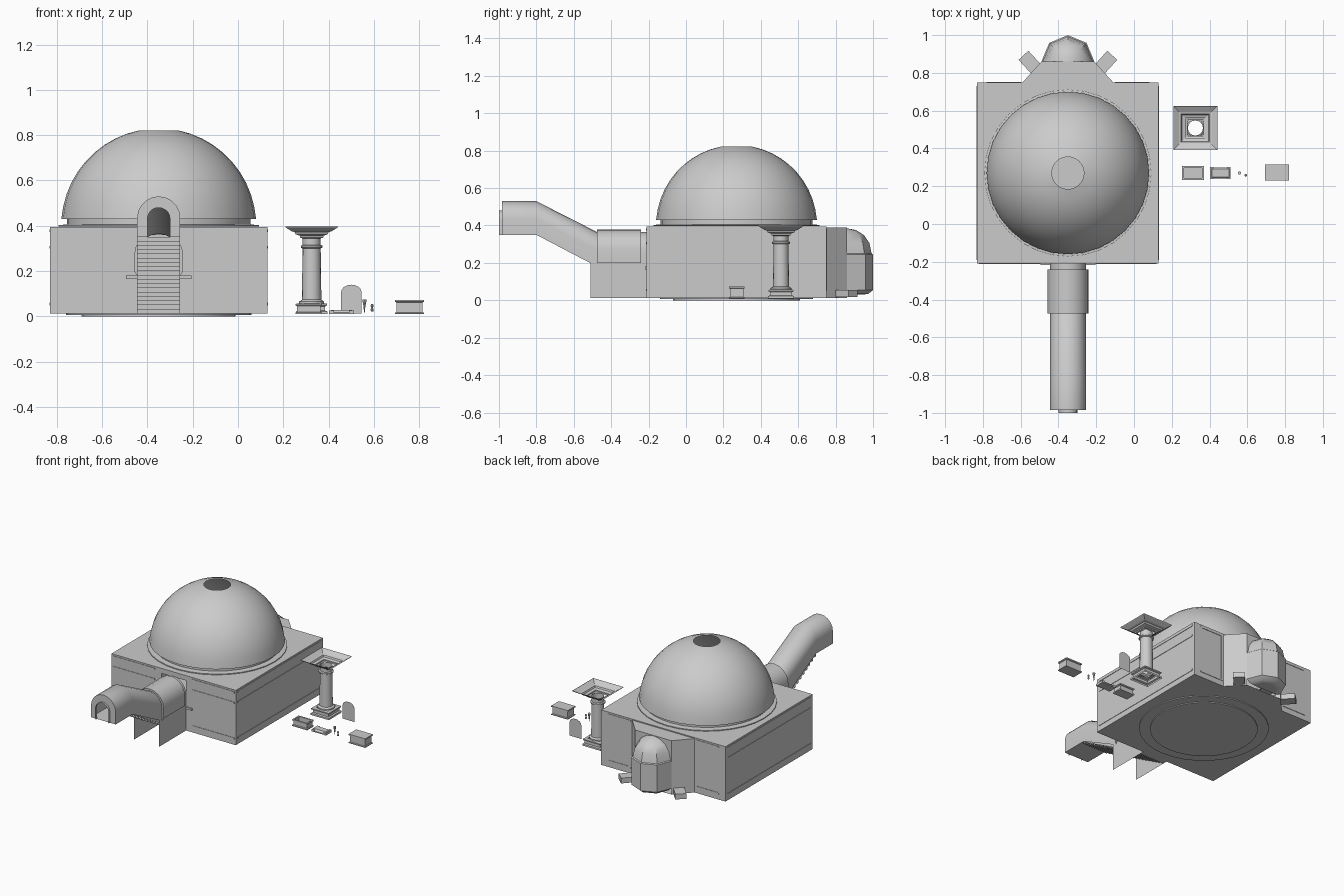
import bpy, bmesh
from math import sin, cos, pi, radians

if "Cube" in bpy.data.objects:
    bpy.data.objects.remove(bpy.data.objects["Cube"])

CX, CY = -0.35, 0.27            # centre of the domed hall
X0, X1, Y0, Y1 = -0.83, 0.13, -0.21, 0.75


def make(name, verts, faces, smooth=False):
    me = bpy.data.meshes.new(name)
    me.from_pydata(verts, [], faces)
    bm = bmesh.new()
    bm.from_mesh(me)
    bmesh.ops.remove_doubles(bm, verts=bm.verts, dist=1e-5)
    bmesh.ops.recalc_face_normals(bm, faces=bm.faces)
    bm.to_mesh(me)
    bm.free()
    ob = bpy.data.objects.new(name, me)
    bpy.context.collection.objects.link(ob)
    if smooth:
        bpy.ops.object.select_all(action='DESELECT')
        ob.select_set(True)
        bpy.context.view_layer.objects.active = ob
        bpy.ops.object.shade_smooth_by_angle(angle=radians(35))
    return ob


def loft(name, rings, closed=True, smooth=False, cap_start=False, cap_end=False):
    n = len(rings[0])
    faces = []
    for r in range(len(rings) - 1):
        for i in range(n if closed else n - 1):
            j = (i + 1) % n
            faces.append((r * n + i, r * n + j, (r + 1) * n + j, (r + 1) * n + i))
    if cap_start:
        faces.append(tuple(range(n)))
    if cap_end:
        faces.append(tuple(range((len(rings) - 1) * n, len(rings) * n)))
    return make(name, [v for ring in rings for v in ring], faces, smooth)


def circle(cx, cy, r, z, n=24):
    return [(cx + r * cos(2 * pi * i / n), cy + r * sin(2 * pi * i / n), z) for i in range(n)]


def rect(cx, cy, hx, hy, z):
    return [(cx - hx, cy - hy, z), (cx + hx, cy - hy, z), (cx + hx, cy + hy, z), (cx - hx, cy + hy, z)]


def lathe(name, cx, cy, prof, n=24, **kw):
    return loft(name, [circle(cx, cy, r, z, n) for r, z in prof], smooth=True, **kw)


def stack(name, cx, cy, prof, **kw):
    return loft(name, [rect(cx, cy, hx, hy, z) for hx, hy, z in prof], **kw)


def box(name, x0, x1, y0, y1, z0, z1):
    cx, cy, hx, hy = (x0 + x1) / 2, (y0 + y1) / 2, (x1 - x0) / 2, (y1 - y0) / 2
    return stack(name, cx, cy, [(hx, hy, z0), (hx, hy, z1)], cap_start=True, cap_end=True)


def wall(name, a, b, z0, z1):
    return make(name, [(*a, z0), (*b, z0), (*b, z1), (*a, z1)], [(0, 1, 2, 3)])


# Hall walls, with gaps for the entrance and the rear chamber
B, T = 0.012, 0.395
for side, x in (("left", X0), ("right", X1)):
    wall("hall_wall_" + side, (x, Y0), (x, Y1), B, T)
for side, s, x in (("left", -1, X0), ("right", 1, X1)):
    wall("front_wall_" + side, (x, Y0), (CX + s * 0.095, Y0), B, T)
    wall("back_wall_" + side, (x, Y1), (CX + s * 0.24, Y1), B, T)
wall("entrance_head", (CX - 0.095, Y0), (CX + 0.095, Y0), 0.36, T)
wall("rear_head", (CX - 0.24, Y1), (CX + 0.24, Y1), 0.385, T)

# Roof: square outside, round opening inside
outer = []
for i in range(24):
    c, s = cos(2 * pi * i / 24), sin(2 * pi * i / 24)
    k = 0.48 / max(abs(c), abs(s))
    outer.append((CX + k * c, CY + k * s, T))
loft("roof", [outer, circle(CX, CY, 0.40, T)])

# Dome with its drum and an open oculus
dome = [(0.443, 0.397), (0.443, 0.403), (0.405, 0.406), (0.405, 0.43), (0.43, 0.43)]
for i in range(1, 11):
    a = radians(4 + 74.6 * i / 10)
    dome.append((0.43 * cos(a), 0.40 + 0.43 * sin(a)))
lathe("dome", CX, CY, dome, n=32)

# Floor slab with stepped round centre
stack("floor", CX, CY, [(0.48, 0.48, B)], cap_start=True)
lathe("floor_disc", CX, CY, [(0.41, B), (0.41, 0.006), (0.34, 0.006), (0.34, 0.0)], n=32, cap_end=True)

# Horizontal wall mouldings
P = 0.003
for z in (0.055, 0.305, 0.378):
    a, b = z - 0.006, z + 0.006
    for x in (X0, X1):
        box("side_moulding", x - P, x + P, Y0 + 0.02, Y1 - 0.02, a, b)
    for s in (-1, 1):
        xs = sorted((CX + s * 0.145, CX + s * 0.47))
        box("front_moulding", *xs, Y0 - P, Y0 + P, a, b)
        if z != 0.305:
            xs = sorted((CX + s * 0.25, CX + s * 0.43))
            box("back_moulding", *xs, Y1 - P, Y1 + P, a, b)
for s in (-1, 1):
    for d in (0.255, 0.425):
        x = CX + s * d
        box("back_frame_upright", x - 0.006, x + 0.006, Y1 - P, Y1 + P, 0.055, 0.378)


# Entrance passage: arched sections lofted along its length
def arch(y, z0, hw, h, n=10):
    zs = z0 + h - hw
    pts = [(CX - hw, y, z0)]
    pts += [(CX - hw * cos(pi * i / n), y, zs + hw * sin(pi * i / n)) for i in range(n + 1)]
    return pts + [(CX + hw, y, z0)]


loft("entrance_passage", [
    arch(-1.0, 0.35, 0.05, 0.13), arch(-0.985, 0.35, 0.05, 0.13),
    arch(-0.985, 0.35, 0.095, 0.18), arch(-0.80, 0.35, 0.095, 0.18),
    arch(-0.475, 0.18, 0.095, 0.185), arch(-0.475, 0.20, 0.108, 0.178),
    arch(-0.24, 0.20, 0.108, 0.178), arch(-0.24, 0.20, 0.095, 0.165),
    arch(Y0, 0.20, 0.095, 0.165)], closed=False, smooth=True)
stack("passage_floor", CX, -0.8925, [(0.095, 0.0925, 0.35)], cap_start=True)

# Stair flight down to the hall floor
N = 18
pts = []
for i in range(N):
    y, z = -0.80 + 0.59 * i / N, 0.35 - 0.338 * i / N
    pts += [(y, z), (y, z - 0.338 / N)]
pts.append((Y0, B))
loft("stairs", [[(CX - 0.095, y, z), (CX + 0.095, y, z)] for y, z in pts], closed=False)
for s in (-1, 1):
    x = CX + s * 0.096
    wall("stair_wall", (x, -0.51), (x, Y0), B, 0.20)
    xs = sorted((CX + s * 0.095, CX + s * 0.145))
    box("entrance_ledge", *xs, Y0 - 0.008, Y0, 0.166, 0.18)

# Rear chamber: tapering vestibule with faceted apse
YA = 0.86
for s in (-1, 1):
    wall("vestibule_wall", (CX + s * 0.24, Y1), (CX + s * 0.14, YA), B, 0.388)
for nm, z in (("roof", 0.388), ("floor", B)):
    make("vestibule_" + nm, [(CX - 0.24, Y1, z), (CX + 0.24, Y1, z), (CX + 0.14, YA, z), (CX - 0.14, YA, z)],
         [(0, 1, 2, 3)])
wall("apse_head_wall", (CX - 0.14, YA), (CX + 0.14, YA), 0.25, 0.388)
prof = [(0.085, 0.03), (0.115, 0.035), (0.14, 0.055), (0.14, 0.245), (0.133, 0.25)]
prof += [(0.13 * cos(radians(a)), 0.26 + 0.125 * sin(radians(a))) for a in (0, 22, 45, 68, 90)]
loft("apse", [[(CX + r * cos(pi * i / 4), YA + r * sin(pi * i / 4), z) for i in range(5)] for r, z in prof],
     closed=False, smooth=True)
loft("apse_floor", [[(CX + 0.085 * cos(pi * i / 4), YA + 0.085 * sin(pi * i / 4), 0.03) for i in range(5)]],
     closed=False, cap_start=True)
# Low diagonal niches either side of the apse
for s in (-1, 1):
    rings = []
    for x, y in ((0.15, 0.80), (0.235, 0.893)):
        rings.append([(CX + s * (x + k * 0.026), y - k * 0.024, z)
                      for k, z in ((-1, 0.018), (1, 0.018), (1, 0.055), (-1, 0.055))])
    loft("niche", rings, cap_end=True)

# Column: square plinth, round shaft, open flaring capital
KX, KY = 0.325, 0.508
stack("column_base", KX, KY, [(h, h, z) for h, z in (
    (0.07, 0.01), (0.07, 0.022), (0.06, 0.026), (0.06, 0.044), (0.068, 0.048), (0.068, 0.056), (0.045, 0.058))])
lathe("column_shaft", KX, KY, [(0.055, 0.056), (0.055, 0.066), (0.043, 0.074), (0.04, 0.30), (0.048, 0.304),
                               (0.048, 0.312), (0.04, 0.316), (0.04, 0.35)], n=16)
stack("column_capital", KX, KY, [(h, h, z) for h, z in (
    (0.042, 0.345), (0.052, 0.348), (0.052, 0.356), (0.07, 0.362), (0.075, 0.372), (0.088, 0.376), (0.115, 0.393),
    (0.117, 0.397))])

# Arched slab
n = 8
slab = [(0.455, 0.505, 0.012)] + [(0.5 - 0.045 * cos(pi * i / n), 0.505, 0.108 + 0.032 * sin(pi * i / n))
                                 for i in range(n + 1)] + [(0.545, 0.505, 0.012)]
loft("arched_slab", [slab], cap_start=True)

# Open chest, its lid, and the closed chest
stack("open_chest", 0.312, 0.27, [(0.058, 0.036, 0.01), (0.058, 0.036, 0.018), (0.052, 0.03, 0.02),
                                  (0.052, 0.03, 0.045), (0.058, 0.036, 0.048), (0.058, 0.036, 0.056),
                                  (0.048, 0.026, 0.056), (0.048, 0.026, 0.02)], cap_start=True, cap_end=True)
stack("chest_lid", 0.457, 0.27, [(0.055, 0.03, 0.01), (0.055, 0.03, 0.018), (0.045, 0.02, 0.029)],
      cap_start=True, cap_end=True)
for s in (-1, 1):
    box("lid_corner", 0.457 + s * 0.045 - 0.01, 0.457 + s * 0.045 + 0.01, 0.238, 0.302, 0.01, 0.026)
stack("closed_chest", 0.757, 0.272, [(0.064, 0.042, 0.01), (0.064, 0.042, 0.016), (0.058, 0.036, 0.018),
                                     (0.058, 0.036, 0.062), (0.064, 0.042, 0.065), (0.064, 0.042, 0.073)],
      cap_start=True, cap_end=True)

# Torch and small lamp
lathe("torch", 0.558, 0.27, [(0.002, 0.018), (0.004, 0.045), (0.009, 0.068), (0.009, 0.074)], n=8, cap_end=True)
lathe("lamp", 0.592, 0.258, [(0.005, 0.022), (0.007, 0.03), (0.003, 0.038), (0.007, 0.046), (0.004, 0.055)],
      n=8, cap_start=True, cap_end=True)
